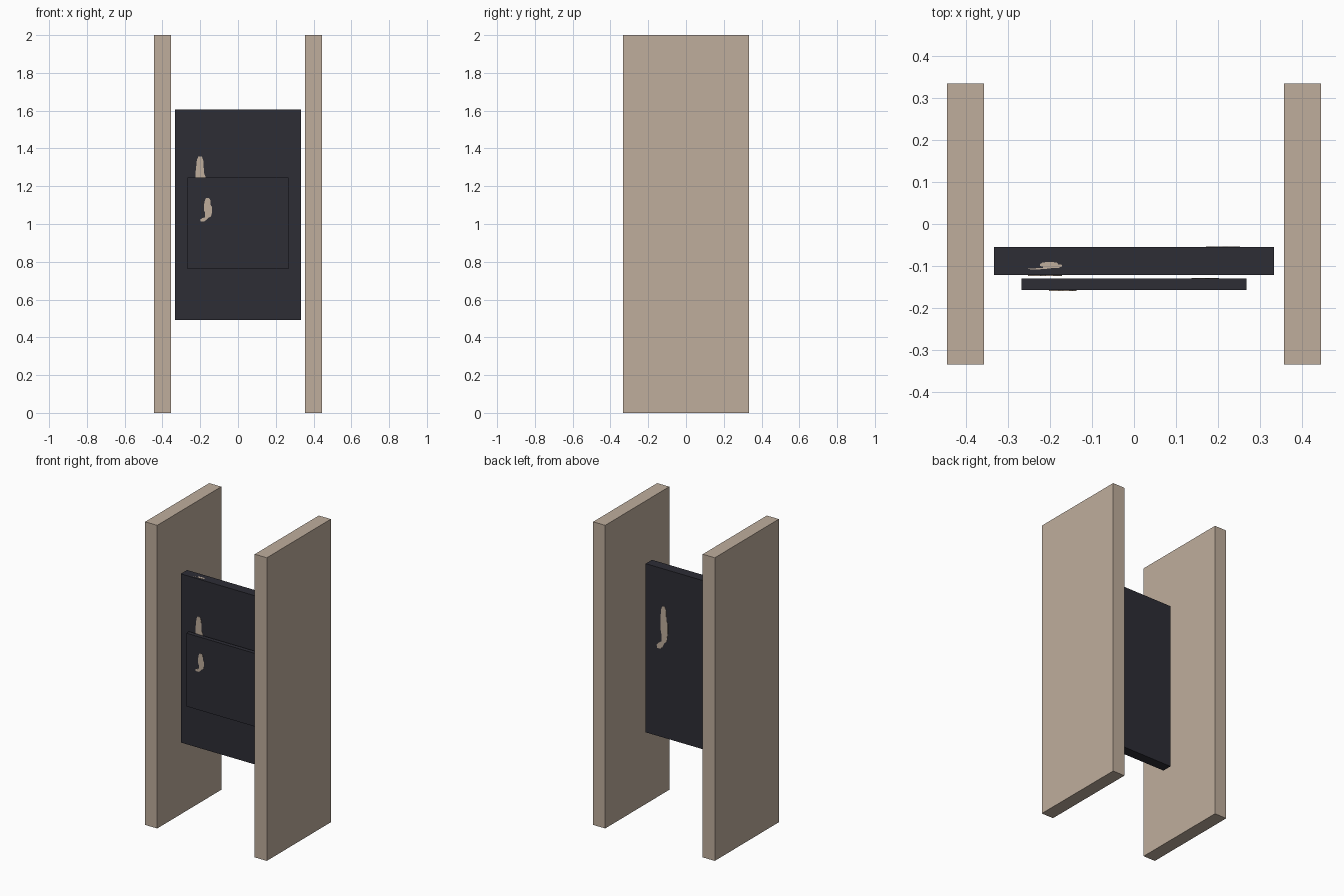
import bpy
import bmesh
from mathutils import Vector

cube = bpy.data.objects.get("Cube")
if cube:
    bpy.data.objects.remove(cube, do_unlink=True)


def material(name, rgb):
    mat = bpy.data.materials.new(name)
    mat.diffuse_color = (*rgb, 1)
    mat.use_nodes = True
    bsdf = mat.node_tree.nodes["Principled BSDF"]
    bsdf.inputs["Base Color"].default_value = (*rgb, 1)
    return mat


TAN = material("warm_tan", (0.52, 0.42, 0.335))
DARK = material("dark_slate", (0.026, 0.026, 0.036))


def finish(name, bm, mat):
    bmesh.ops.recalc_face_normals(bm, faces=bm.faces)
    mesh = bpy.data.meshes.new(name)
    bm.to_mesh(mesh)
    bm.free()
    mesh.materials.append(mat)
    bpy.context.collection.objects.link(bpy.data.objects.new(name, mesh))


def box(name, lo, hi, mat):
    lo, hi = Vector(lo), Vector(hi)
    bm = bmesh.new()
    bmesh.ops.create_cube(bm, size=1)
    bmesh.ops.scale(bm, vec=hi - lo, verts=bm.verts)
    bmesh.ops.translate(bm, vec=(lo + hi) / 2, verts=bm.verts)
    finish(name, bm, mat)


# Hooked mark, as fractions of the face that carries it
MARK = [(.173, .76), (.185, .778), (.212, .778), (.226, .755), (.229, .70),
        (.243, .68), (.243, .625), (.232, .575), (.205, .56), (.185, .535),
        (.165, .522), (.128, .522), (.122, .54), (.145, .556), (.175, .568),
        (.175, .61), (.164, .64), (.164, .71)]


def mark(name, origin, u, v, thick=0.002):
    """Thin plate on the face spanned by u and v from its lower left corner."""
    origin, u, v = Vector(origin), Vector(u), Vector(v)
    out = u.cross(v).normalized() * thick
    bm = bmesh.new()
    face = bm.faces.new([bm.verts.new(origin + u * a + v * b) for a, b in MARK])
    new = bmesh.ops.extrude_face_region(bm, geom=[face], use_keep_orig=True)["geom"]
    bmesh.ops.translate(bm, vec=out, verts=[g for g in new if isinstance(g, bmesh.types.BMVert)])
    finish(name, bm, TAN)


# Two tall side boards
for side, s in (("left", 1), ("right", -1)):
    xs = sorted((s * 0.356, s * 0.444))
    box(side + "_board", (xs[0], -0.334, 0), (xs[1], 0.334, 2), TAN)

# Hanging panel and the smaller plate in front of it, marked front and back
panels = {
    "main_panel": ((-0.333, -0.121, 0.492), (0.333, -0.055, 1.605)),
    "front_plate": ((-0.267, -0.157, 0.762), (0.267, -0.130, 1.245)),
}
for name, (lo, hi) in panels.items():
    box(name, lo, hi, DARK)
    w, h = hi[0] - lo[0], hi[2] - lo[2]
    mark(name + "_front_mark", lo, (w, 0, 0), (0, 0, h))
    mark(name + "_back_mark", (hi[0], hi[1], lo[2]), (-w, 0, 0), (0, 0, h))

# Squashed mark on the main panel's top edge
lo, hi = panels["main_panel"]
mark("main_panel_top_mark", (lo[0], lo[1] - 0.021, hi[2]), (0.667, 0, 0), (0, 0.066, 0), 0.001)
